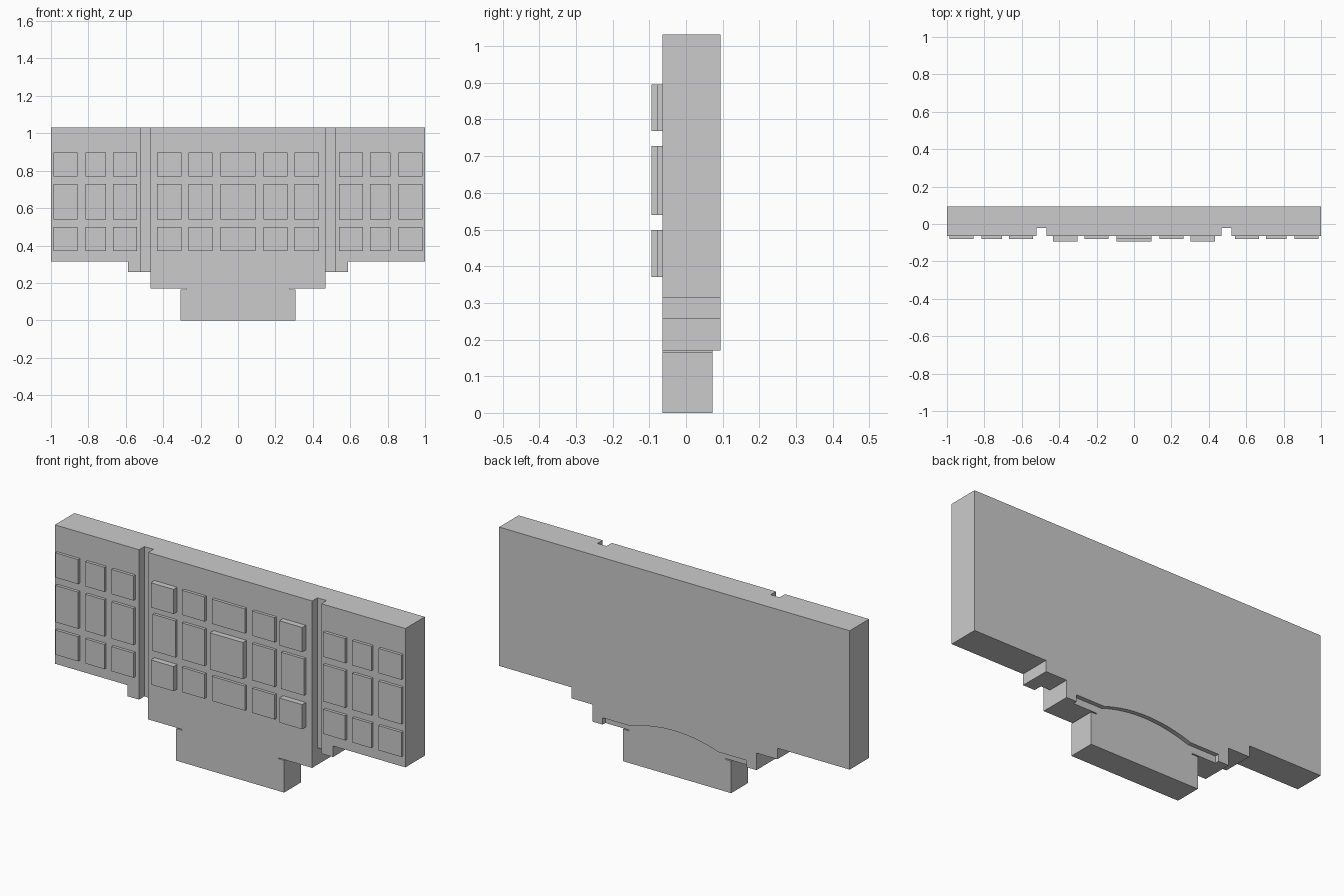
import bpy, bmesh

if "Cube" in bpy.data.objects:
    bpy.data.objects.remove(bpy.data.objects["Cube"])

FRONT, BACK, RECESS = -0.064, 0.094, 0.072


def prism(name, outline, y0, y1):
    """Extrude a closed front-view (x, z) outline from y0 to y1."""
    bm = bmesh.new()
    face = bm.faces.new([bm.verts.new((x, y0, z)) for x, z in outline])
    ext = bmesh.ops.extrude_face_region(bm, geom=[face])
    verts = [v for v in ext["geom"] if isinstance(v, bmesh.types.BMVert)]
    bmesh.ops.translate(bm, verts=verts, vec=(0, y1 - y0, 0))
    bmesh.ops.recalc_face_normals(bm, faces=bm.faces)
    mesh = bpy.data.meshes.new(name)
    bm.to_mesh(mesh)
    bm.free()
    obj = bpy.data.objects.new(name, mesh)
    bpy.context.collection.objects.link(obj)
    return obj


def box(name, x0, x1, y0, y1, z0, z1):
    return prism(name, [(x0, z0), (x1, z0), (x1, z1), (x0, z1)], y0, y1)


def cut(target, cutter):
    mod = target.modifiers.new("cut", "BOOLEAN")
    mod.operation = "DIFFERENCE"
    mod.solver = "EXACT"
    mod.object = cutter
    bpy.context.view_layer.objects.active = target
    bpy.ops.object.modifier_apply(modifier=mod.name)
    bpy.data.objects.remove(cutter)


# Stepped wall body, with a thin slit above the base block
half = [(0.308, 0), (0.308, 0.165), (0.275, 0.165), (0.275, 0.17),
        (0.468, 0.17), (0.468, 0.258), (0.587, 0.258), (0.587, 0.315),
        (1, 0.315), (1, 1.031)]
body = prism("wall_body", half + [(-x, z) for x, z in reversed(half)], FRONT, BACK)

# Vertical grooves between centre and wings
for x0, x1 in ((0.468, 0.52), (-0.52, -0.468)):
    cut(body, box("groove_cutter", x0, x1, -0.2, -0.021, 0.2, 1.2))

# Arched recess low on the back
arch = [(-0.41, -0.1), (0.41, -0.1), (0.41, 0.205)]
for i in range(17):
    x = 0.25 - 0.5 * i / 16
    arch.append((x, 0.205 + 0.042 * (1 - (x / 0.25) ** 2)))
arch.append((-0.41, 0.205))
cut(body, prism("arch_cutter", arch, RECESS, 0.2))

# Raised panels: three rows, mirrored columns
rows = {"upper": (0.769, 0.896), "middle": (0.539, 0.728), "lower": (0.371, 0.498)}
columns = [(0.136, 0.265), (0.302, 0.432), (0.541, 0.667),
           (0.707, 0.816), (0.857, 0.987)]
for row, (z0, z1) in rows.items():
    depth = -0.094 if row == "middle" else -0.079
    box(f"{row}_centre_panel", -0.094, 0.094, depth, FRONT, z0, z1)
    for i, (x0, x1) in enumerate(columns):
        depth = -0.094 if i == 1 and row != "middle" else -0.079
        box(f"{row}_right_panel_{i + 1}", x0, x1, depth, FRONT, z0, z1)
        box(f"{row}_left_panel_{i + 1}", -x1, -x0, depth, FRONT, z0, z1)
